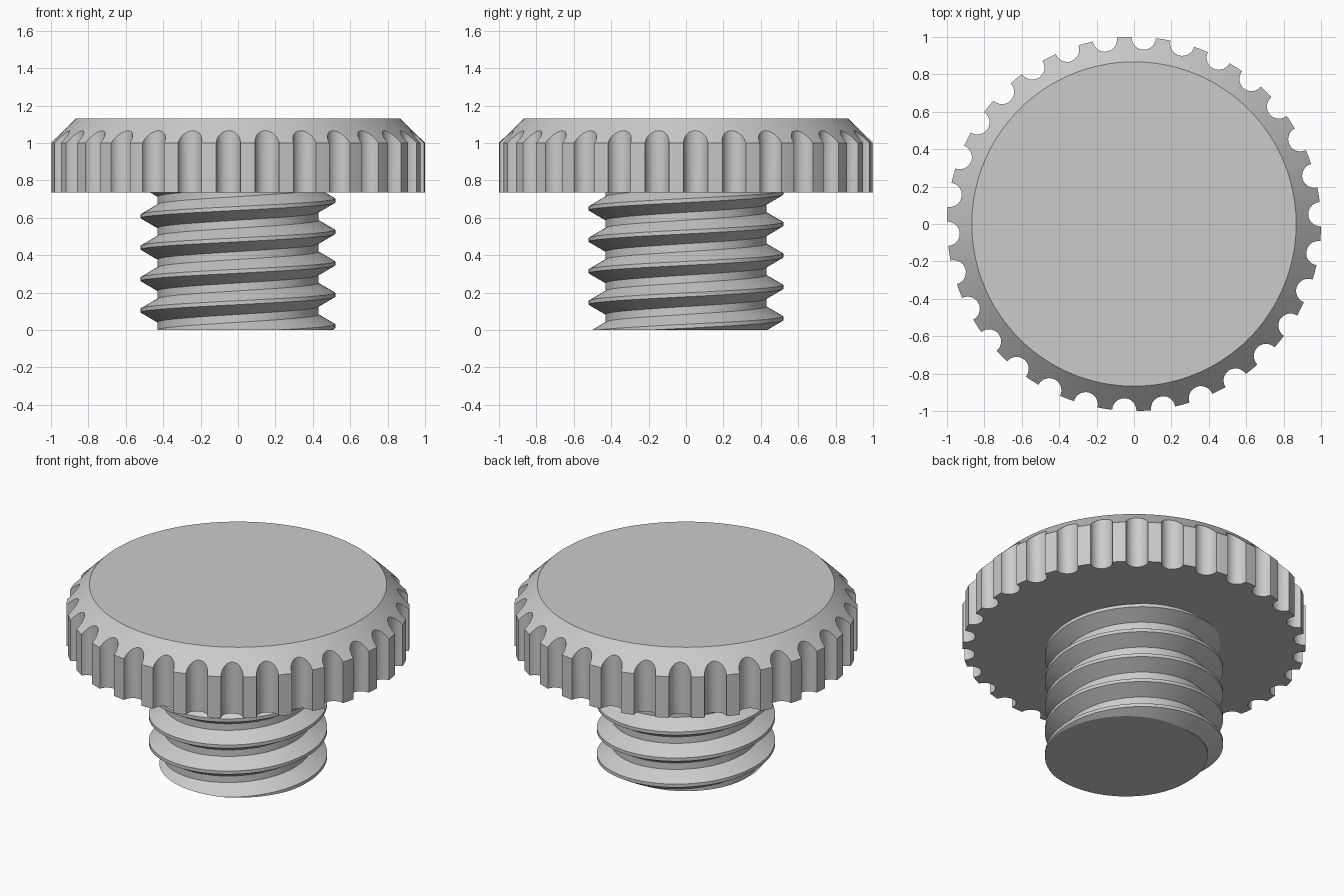
import bpy, bmesh, math
from math import sin, cos, pi, radians

if "Cube" in bpy.data.objects:
    bpy.data.objects.remove(bpy.data.objects["Cube"])

grey = bpy.data.materials.new("light grey")
grey.diffuse_color = (0.6, 0.6, 0.6, 1)
grey.use_nodes = True
grey.node_tree.nodes["Principled BSDF"].inputs["Base Color"].default_value = grey.diffuse_color


def finish(bm, name):
    bmesh.ops.recalc_face_normals(bm, faces=bm.faces[:])
    mesh = bpy.data.meshes.new(name)
    bm.to_mesh(mesh)
    bm.free()
    mesh.materials.append(grey)
    ob = bpy.data.objects.new(name, mesh)
    bpy.context.collection.objects.link(ob)
    bpy.ops.object.select_all(action='DESELECT')
    ob.select_set(True)
    bpy.context.view_layer.objects.active = ob
    bpy.ops.object.shade_smooth_by_angle(angle=radians(30))
    return ob


# Knob head: round outline with 30 scallops, 45 degree bevel on top
COUNT, RIM, TOP_R = 30, 1.0, 0.867
NOTCH_R, NOTCH_AT, ARC = 0.065, 0.998, 14
Z_LOW, Z_RIM, Z_TOP = 0.735, 1.0, 1.13
slope = (Z_TOP - Z_RIM) / (RIM - TOP_R)

outline = []                                    # (radius, angle)
half = math.atan2(NOTCH_R, NOTCH_AT)
step = 2 * pi / COUNT
for n in range(COUNT):
    mid = radians(3) + n * step
    for k in range(ARC + 1):                    # scallop
        t = -pi / 2 + pi * k / ARC
        x, y = NOTCH_AT - NOTCH_R * cos(t), NOTCH_R * sin(t)
        outline.append((min(RIM, math.hypot(x, y)), mid + math.atan2(y, x)))
    for k in (1, 2):                            # land between scallops
        outline.append((RIM, mid + half + (step - 2 * half) * k / 3))

bm = bmesh.new()
rings = [[], [], []]
for r, a in outline:
    for ring, rad, z in zip(rings, (r, r, TOP_R),
                            (Z_LOW, Z_RIM + (RIM - r) * slope, Z_TOP)):
        ring.append(bm.verts.new((rad * cos(a), rad * sin(a), z)))
for low, high in zip(rings, rings[1:]):
    for i in range(len(low)):
        j = (i + 1) % len(low)
        bm.faces.new((low[i], low[j], high[j], high[i]))
bm.faces.new(rings[0])
bm.faces.new(rings[2])
finish(bm, "knob_head")

# Threaded stem: right-handed 60 degree thread, trimmed flat at both ends
PITCH, MAJOR, MINOR, SEG, TURNS = 0.168, 0.52, 0.43, 120, 8
CREST_Z = 0.188 - 3 * PITCH                     # crest height at +x
profile = [(MAJOR, -PITCH / 16), (MAJOR, PITCH / 16),
           (MINOR, PITCH * 3 / 8), (MINOR, PITCH * 5 / 8)]
bm = bmesh.new()
rows = 4 * TURNS
grid = []
for i in range(SEG):
    a = 2 * pi * i / SEG
    col = []
    for j in range(rows):
        r, dz = profile[j % 4]
        z = CREST_Z + dz + PITCH * (j // 4 + i / SEG)
        col.append(bm.verts.new((r * cos(a), r * sin(a), z)))
    grid.append(col)


def vert(i, j):
    return grid[i][j] if i < SEG else grid[0][j + 4]   # one pitch up per turn


for i in range(SEG):
    for j in range(rows - 5):
        bm.faces.new((vert(i, j), vert(i + 1, j), vert(i + 1, j + 1), vert(i, j + 1)))
for z, n in ((0, -1), (Z_LOW, 1)):
    bmesh.ops.bisect_plane(bm, geom=bm.verts[:] + bm.edges[:] + bm.faces[:], dist=1e-6,
                           plane_co=(0, 0, z), plane_no=(0, 0, n), clear_outer=True)
# End face of the stem
end = [e for e in bm.edges if e.is_boundary and all(abs(v.co.z) < 1e-4 for v in e.verts)]
bmesh.ops.edgeloop_fill(bm, edges=end)
finish(bm, "threaded_stem")
